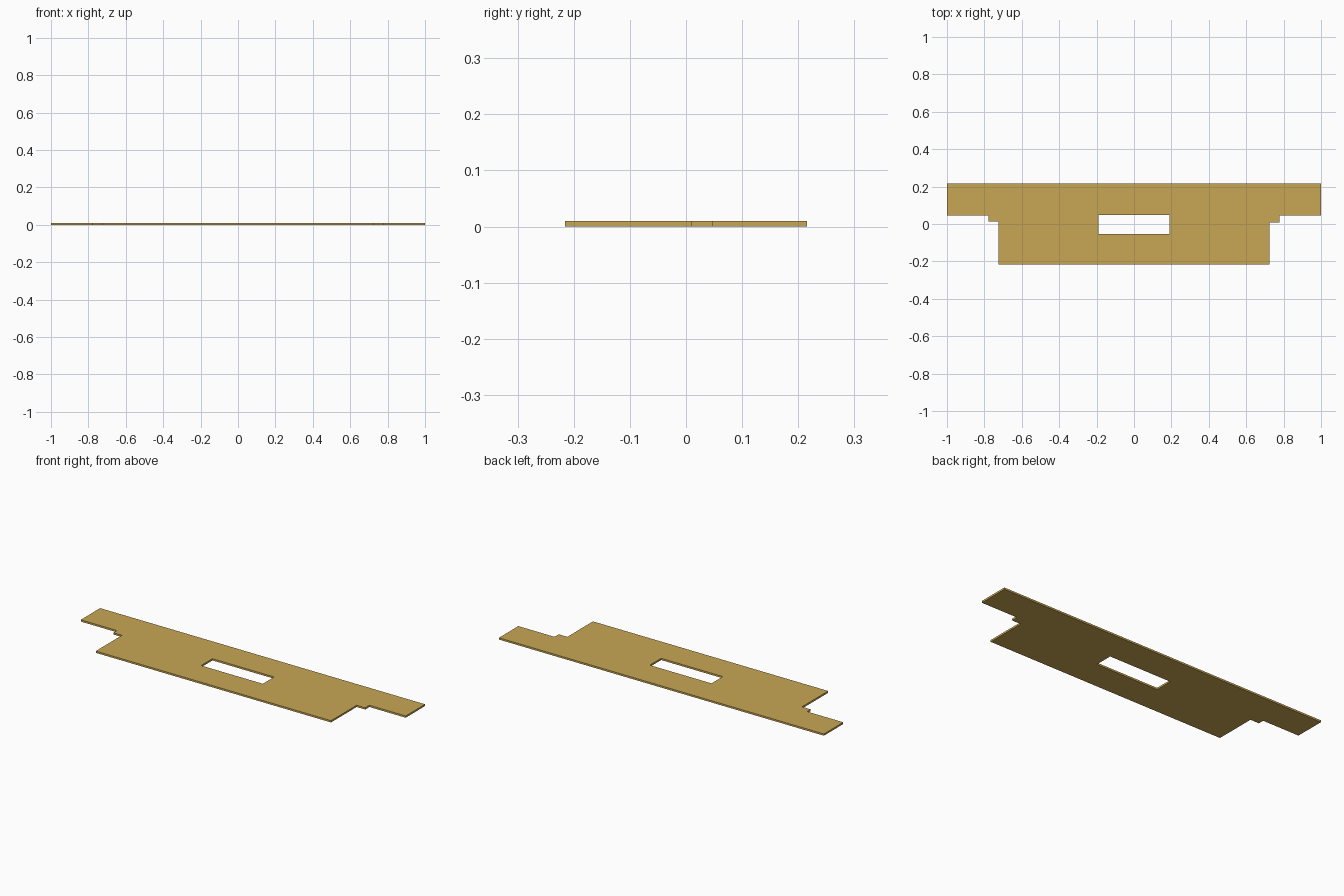
import bpy

if "Cube" in bpy.data.objects:
    bpy.data.objects.remove(bpy.data.objects["Cube"])

THICK = 0.01

# stepped outline of the plate, and its central slot
outline = [(-1, 0.216), (-1, 0.046), (-0.777, 0.046), (-0.777, 0.014),
           (-0.724, 0.014), (-0.724, -0.216), (0.724, -0.216), (0.724, 0.009),
           (0.777, 0.009), (0.777, 0.046), (1, 0.046), (1, 0.216)]
slot = [(-0.19, 0.047), (0.19, 0.047), (0.19, -0.053), (-0.19, -0.053)]


def add_loop(curve, points):
    spline = curve.splines.new('POLY')
    spline.points.add(len(points) - 1)
    for p, (x, y) in zip(spline.points, points):
        p.co = (x, y, 0, 1)
    spline.use_cyclic_u = True


# flat plate: filled 2D profile with thickness
curve = bpy.data.curves.new("plate_profile", 'CURVE')
curve.dimensions = '2D'
curve.fill_mode = 'BOTH'
curve.extrude = THICK / 2
add_loop(curve, outline)
add_loop(curve, slot)

plate = bpy.data.objects.new("slotted_plate", curve)
plate.location.z = THICK / 2
bpy.context.collection.objects.link(plate)
bpy.context.view_layer.objects.active = plate
plate.select_set(True)
bpy.ops.object.convert(target='MESH')
plate = bpy.context.object
plate.name = "slotted_plate"

# weld and flatten shading
bpy.ops.object.mode_set(mode='EDIT')
bpy.ops.mesh.select_all(action='SELECT')
bpy.ops.mesh.remove_doubles(threshold=0.0005)
bpy.ops.mesh.normals_make_consistent(inside=False)
bpy.ops.object.mode_set(mode='OBJECT')
bpy.ops.object.shade_flat()

# tan colour
mat = bpy.data.materials.new("tan")
mat.diffuse_color = (0.58, 0.39, 0.09, 1)
mat.use_nodes = True
mat.node_tree.nodes["Principled BSDF"].inputs["Base Color"].default_value = mat.diffuse_color
plate.data.materials.clear()
plate.data.materials.append(mat)
